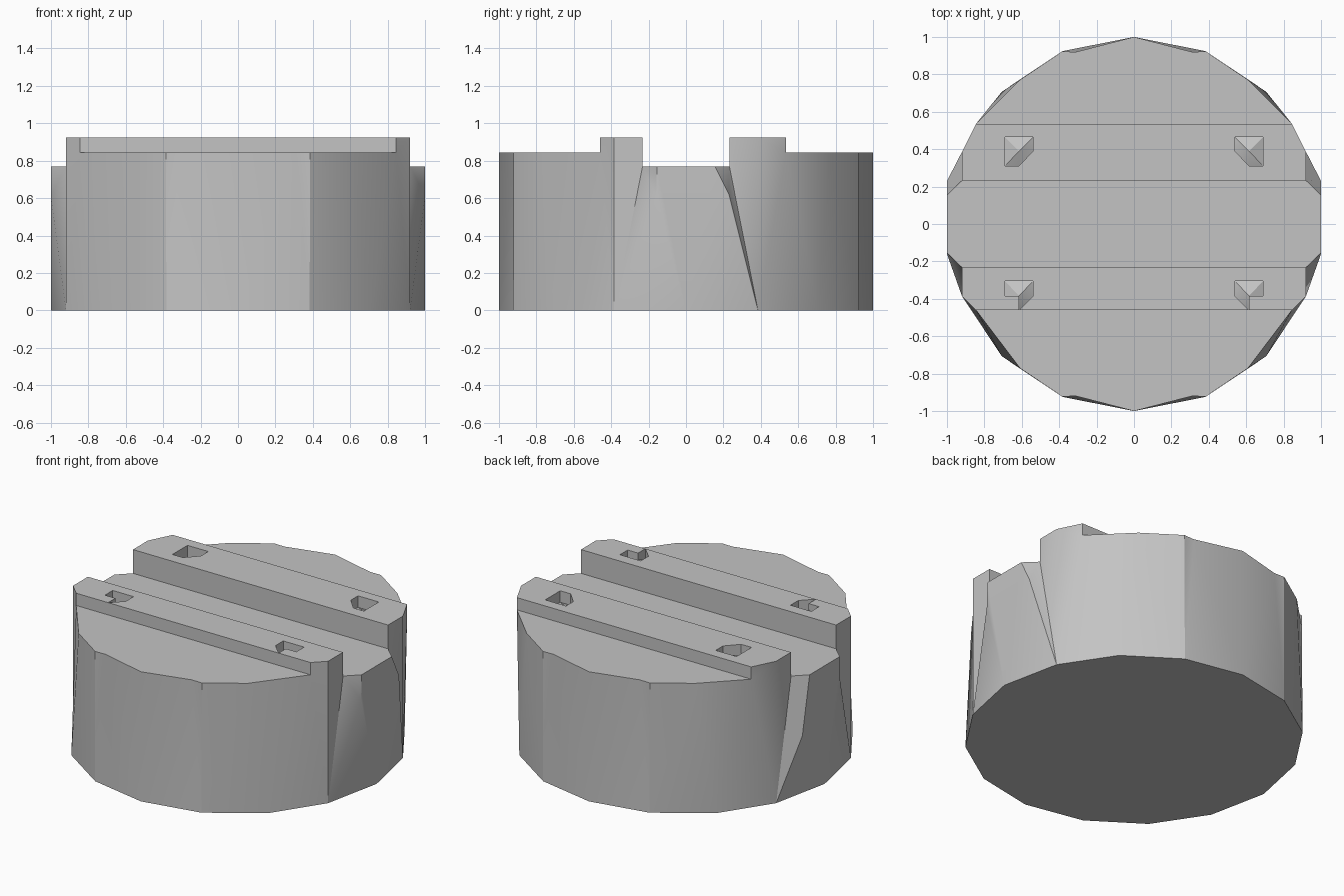
import bpy, bmesh

if "Cube" in bpy.data.objects:
    bpy.data.objects.remove(bpy.data.objects["Cube"], do_unlink=True)

# Single plain grey
grey = bpy.data.materials.new("plain_grey")
grey.use_nodes = True
colour = (0.55, 0.55, 0.55, 1)
grey.diffuse_color = colour
grey.node_tree.nodes["Principled BSDF"].inputs["Base Color"].default_value = colour

SHELF, RAIL, GROOVE = 0.845, 0.925, 0.77


def finish(name, bm):
    """Weld, orient and link a mesh object."""
    bmesh.ops.remove_doubles(bm, verts=bm.verts[:], dist=0.0005)
    bmesh.ops.recalc_face_normals(bm, faces=bm.faces[:])
    mesh = bpy.data.meshes.new(name)
    bm.to_mesh(mesh)
    bm.free()
    mesh.materials.append(grey)
    obj = bpy.data.objects.new(name, mesh)
    bpy.context.collection.objects.link(obj)
    return obj


def quarter(bm, sx, sy, edge, corner):
    """One quarter of the disc: shelf, raised rail, half groove and outer wall."""
    points = {
        # Shelf outline
        "a": (0, 1, SHELF), "b": (0.31, 0.92, SHELF), "c": (0.385, 0.922, SHELF),
        "d": (0.61, 0.77, SHELF), "e": (0.845, edge, SHELF), "m": (0, edge, SHELF),
        # Rail outline
        "s": (0.845, edge, RAIL), "f": (0.92, 0.385, RAIL), "g": (0.92, 0.232, RAIL),
        "n": (0, edge, RAIL), "o": (0, 0.232, RAIL),
        # Groove outline
        "h": (0.92, 0.232, GROOVE), "i": (1, 0.155, GROOVE), "r": (1, 0, GROOVE),
        "p": (0, 0.232, GROOVE), "q": (0, 0, GROOVE), "k": corner,
        # Base outline
        "A": (0, 1, 0), "B": (0.383, 0.924, 0), "C": (0.707, 0.707, 0),
        "D": (0.92, 0.385, 0), "E": (1, 0, 0), "O": (0, 0, 0),
    }
    v = {key: bm.verts.new((x * sx, y * sy, z)) for key, (x, y, z) in points.items()}
    tops = "abcdem mesn nsfgo oghp phirq OABCDE"
    sides = "aAb ABb bBc cBd BCd Ced CDe eDfs Dfgh hDk hki kDE kEi iEr"
    for face in (tops + " " + sides).split():
        bm.faces.new([v[key] for key in face])


# Disc body
body_mesh = bmesh.new()
for sx, corner_z in ((1, 0.62), (-1, 0.4)):
    quarter(body_mesh, sx, 1, 0.535, (1, 0.23, corner_z))
    quarter(body_mesh, sx, -1, 0.46, (1, 0.16, 0.61))
body = finish("grooved_disc", body_mesh)

# Four sockets in the rails, each with a faceted floor
back = [(0.54, 0.465), (0.69, 0.465), (0.69, 0.31), (0.615, 0.31), (0.54, 0.39)]
front = [(0.54, -0.305), (0.69, -0.305), (0.69, -0.385), (0.615, -0.385),
         (0.615, -0.46), (0.54, -0.385)]
cutter_mesh = bmesh.new()
for outline, hub in ((back, (0.615, 0.39)), (front, (0.615, -0.385))):
    for sx in (1, -1):
        upper = [cutter_mesh.verts.new((x * sx, y, 1)) for x, y in outline]
        lower = [cutter_mesh.verts.new((x * sx, y, 0.885 if (x, y) == hub else 0.85))
                 for x, y in outline]
        peak = cutter_mesh.verts.new((hub[0] * sx, hub[1], 0.885))
        cutter_mesh.faces.new(upper)
        for j in range(len(outline)):
            k = (j + 1) % len(outline)
            cutter_mesh.faces.new((upper[j], upper[k], lower[k], lower[j]))
            cutter_mesh.faces.new((lower[j], lower[k], peak))
cutter = finish("socket_cutter", cutter_mesh)
cutter.hide_render = True

cut = body.modifiers.new("sockets", "BOOLEAN")
cut.operation = "DIFFERENCE"
cut.solver = "EXACT"
cut.object = cutter
bpy.ops.object.select_all(action="DESELECT")
body.select_set(True)
bpy.context.view_layer.objects.active = body
bpy.ops.object.modifier_apply(modifier=cut.name)
bpy.data.objects.remove(cutter, do_unlink=True)

# Rounded wall, crisp steps
bpy.ops.object.shade_smooth_by_angle(angle=0.52)
